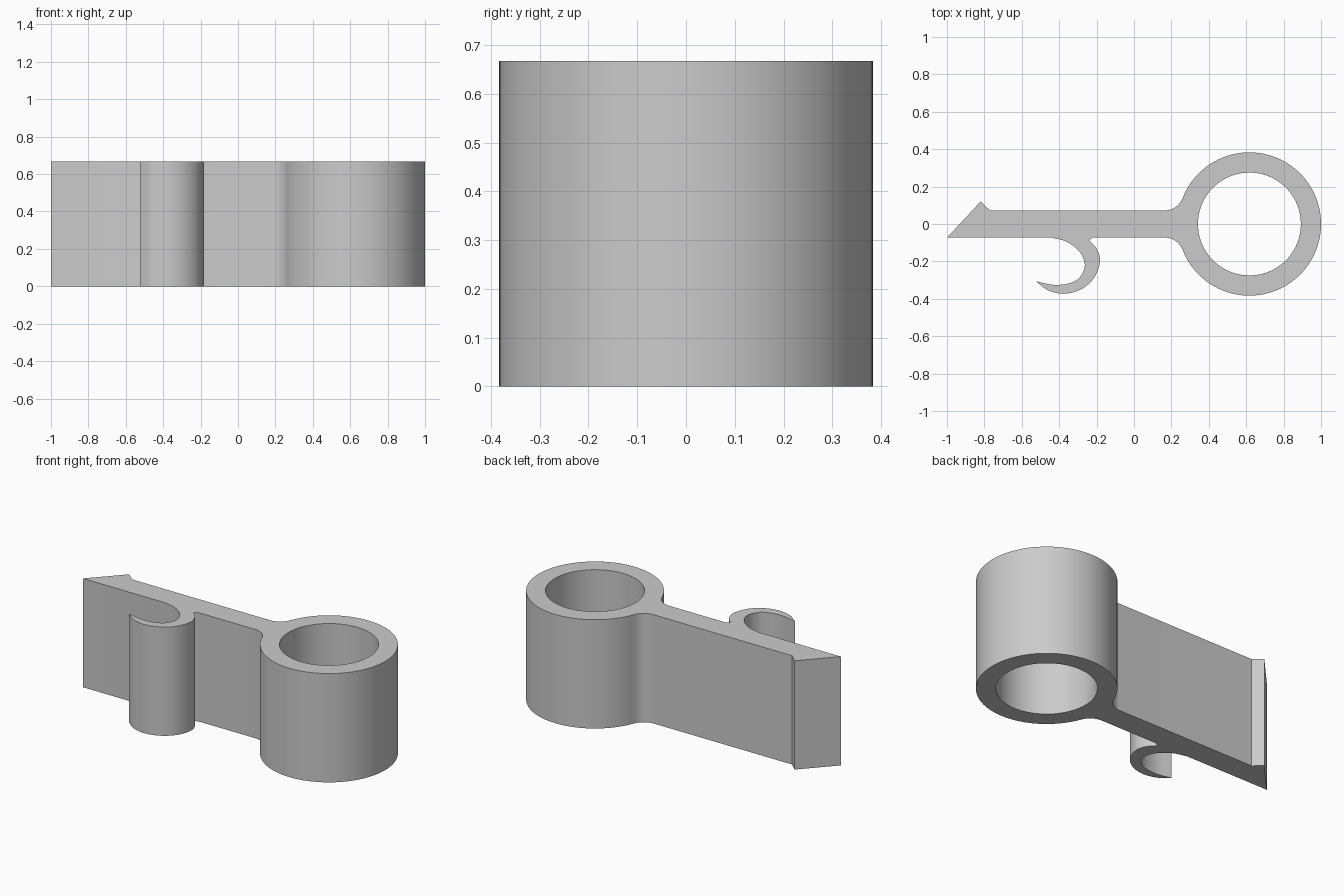
import bpy
import bmesh
from math import sin, cos, atan2, sqrt, pi, radians
from mathutils import Vector
from mathutils.geometry import interpolate_bezier

cube = bpy.data.objects.get("Cube")
if cube:
    bpy.data.objects.remove(cube, do_unlink=True)

HEIGHT = 0.667
RING_X, RING_R, HOLE_R = 0.617, 0.383, 0.275
ARM_Y = 0.073
FILLET = 0.1


def arc(cx, cy, r, a0, a1, n):
    """Points along a circular arc, both ends included."""
    return [(cx + r * cos(a0 + (a1 - a0) * i / n),
             cy + r * sin(a0 + (a1 - a0) * i / n)) for i in range(n + 1)]


def smooth(points, steps=8):
    """Smooth path through the given points."""
    p = [Vector(q) for q in points]
    p = [2 * p[0] - p[1]] + p + [2 * p[-1] - p[-2]]
    out = []
    for a, b, c, d in zip(p, p[1:], p[2:], p[3:]):
        out += [v[:2] for v in interpolate_bezier(
            b, b + (c - a) / 6, c - (d - b) / 6, c, steps + 1)][:-1]
    return out + [points[-1]]


# Fillet between arm and ring, tangent to both
fy = ARM_Y + FILLET
fx = RING_X - sqrt((RING_R + FILLET) ** 2 - fy ** 2)
touch = atan2(fy, fx - RING_X)
fillet_low = arc(fx, -fy, FILLET, pi / 2, pi - touch, 12)
fillet_high = [(x, -y) for x, y in reversed(fillet_low)]
ring_outer = arc(RING_X, 0, RING_R, -touch, touch, 96)

# Hook: inner curve from the arm to the tip, then back along the outside
hook_inner = smooth([(-0.44, -ARM_Y), (-0.36, -0.095), (-0.29, -0.15),
                     (-0.263, -0.22), (-0.29, -0.285), (-0.345, -0.317),
                     (-0.43, -0.325), (-0.523, -0.307)])
hook_outer = smooth([(-0.523, -0.307), (-0.46, -0.354), (-0.374, -0.373),
                     (-0.285, -0.35), (-0.215, -0.29), (-0.182, -0.203),
                     (-0.198, -0.135), (-0.24, -0.086)])

# Whole outline: barbed end, hook, ring and back along the arm
outline = ([(-0.77, ARM_Y), (-0.82, 0.12), (-1, -ARM_Y)]
           + hook_inner + hook_outer[1:] + [(-0.22, -ARM_Y)]
           + fillet_low + ring_outer[1:-1] + fillet_high)
hole = arc(RING_X, 0, HOLE_R, 0, 2 * pi, 96)[:-1]

# Fill the profile and raise it
bm = bmesh.new()
edges = []
for loop in (outline, hole):
    verts = [bm.verts.new((x, y, 0)) for x, y in loop]
    edges += [bm.edges.new((v, verts[i - 1])) for i, v in enumerate(verts)]
bmesh.ops.triangle_fill(bm, edges=edges, use_beauty=True, normal=(0, 0, 1))
raised = bmesh.ops.extrude_face_region(bm, geom=bm.faces[:])["geom"]
bmesh.ops.translate(bm, vec=(0, 0, HEIGHT),
                    verts=[g for g in raised if isinstance(g, bmesh.types.BMVert)])
bmesh.ops.recalc_face_normals(bm, faces=bm.faces[:])

mesh = bpy.data.meshes.new("hooked_ring_clip")
bm.to_mesh(mesh)
bm.free()
clip = bpy.data.objects.new("hooked_ring_clip", mesh)
bpy.context.collection.objects.link(clip)

# Plain grey
grey = bpy.data.materials.new("light_grey")
grey.use_nodes = True
colour = (0.6, 0.6, 0.6, 1)
grey.diffuse_color = colour
grey.node_tree.nodes["Principled BSDF"].inputs["Base Color"].default_value = colour
mesh.materials.append(grey)

bpy.ops.object.select_all(action="DESELECT")
clip.select_set(True)
bpy.context.view_layer.objects.active = clip
bpy.ops.object.shade_smooth_by_angle(angle=radians(30))
